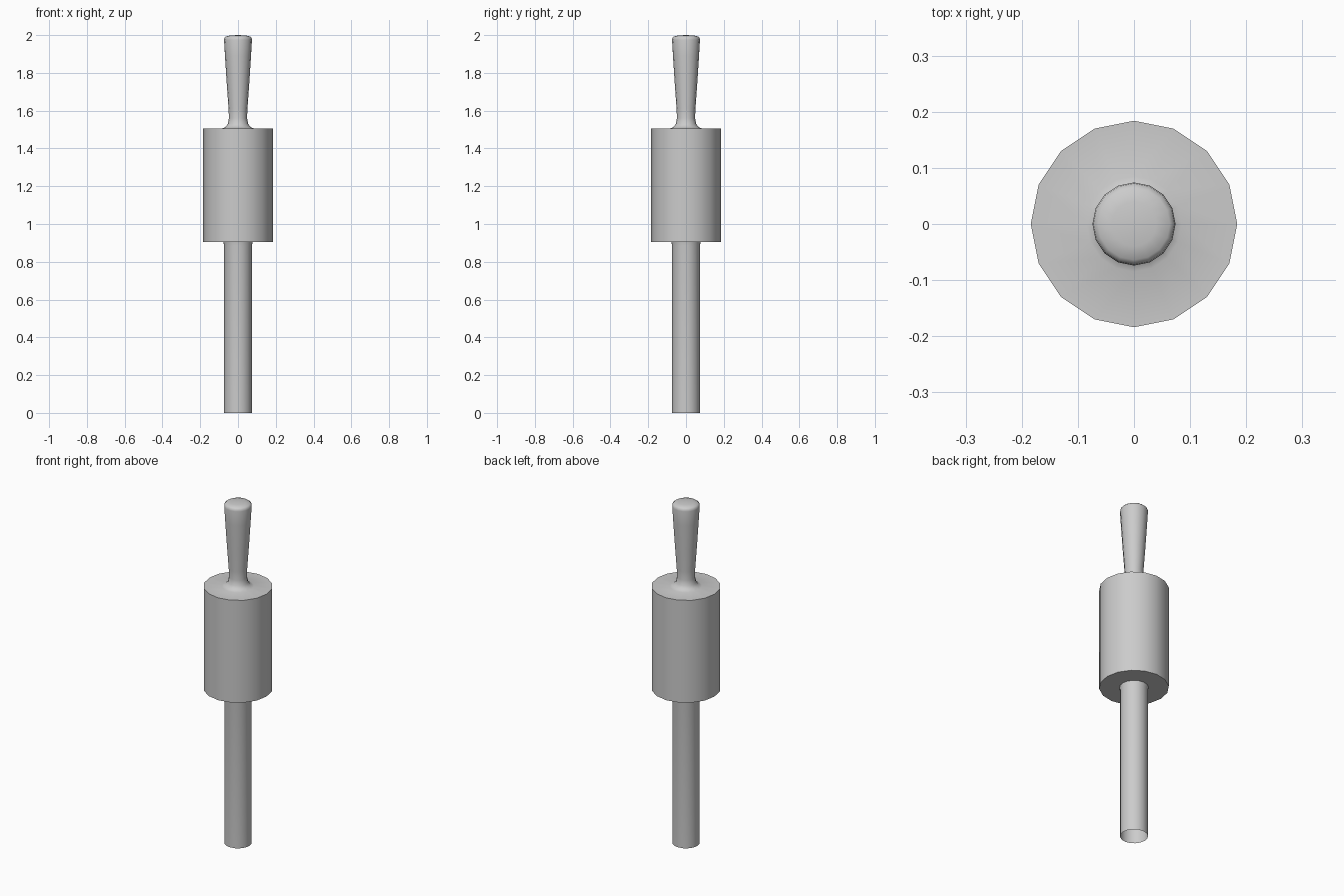
import bpy, bmesh
from math import cos, sin, pi, radians

if "Cube" in bpy.data.objects:
    bpy.data.objects.remove(bpy.data.objects["Cube"])

SIDES = 16


def lathe(name, profile):
    """Revolve (radius, z) points about z; a zero radius closes to a single point."""
    bm = bmesh.new()
    rings = []
    for r, z in profile:
        if r == 0:
            rings.append([bm.verts.new((0, 0, z))] * SIDES)
        else:
            rings.append([bm.verts.new((r * cos(2 * pi * i / SIDES),
                                        r * sin(2 * pi * i / SIDES), z))
                          for i in range(SIDES)])
    for low, high in zip(rings, rings[1:]):
        for i in range(SIDES):
            j = (i + 1) % SIDES
            corners = list(dict.fromkeys((low[i], low[j], high[j], high[i])))
            bm.faces.new(corners)
    bmesh.ops.recalc_face_normals(bm, faces=bm.faces)
    mesh = bpy.data.meshes.new(name)
    bm.to_mesh(mesh)
    bm.free()
    obj = bpy.data.objects.new(name, mesh)
    bpy.context.collection.objects.link(obj)
    bpy.ops.object.select_all(action='DESELECT')
    obj.select_set(True)
    bpy.context.view_layer.objects.active = obj
    bpy.ops.object.shade_smooth_by_angle(angle=radians(40))
    return obj


# One continuous turned shell, open at the foot of the shaft
shaft = [(0.074, 0.0), (0.074, 0.885), (0.077, 0.905)]
body = [(0.184, 0.905), (0.184, 1.505)]
handle = [(0.085, 1.505), (0.066, 1.514), (0.054, 1.53), (0.048, 1.56),
          (0.050, 1.61), (0.060, 1.75), (0.069, 1.89), (0.074, 1.975),
          (0.072, 1.986), (0.064, 1.993), (0.040, 1.998), (0, 2.0)]
lathe("turned_handle", shaft + body + handle)
